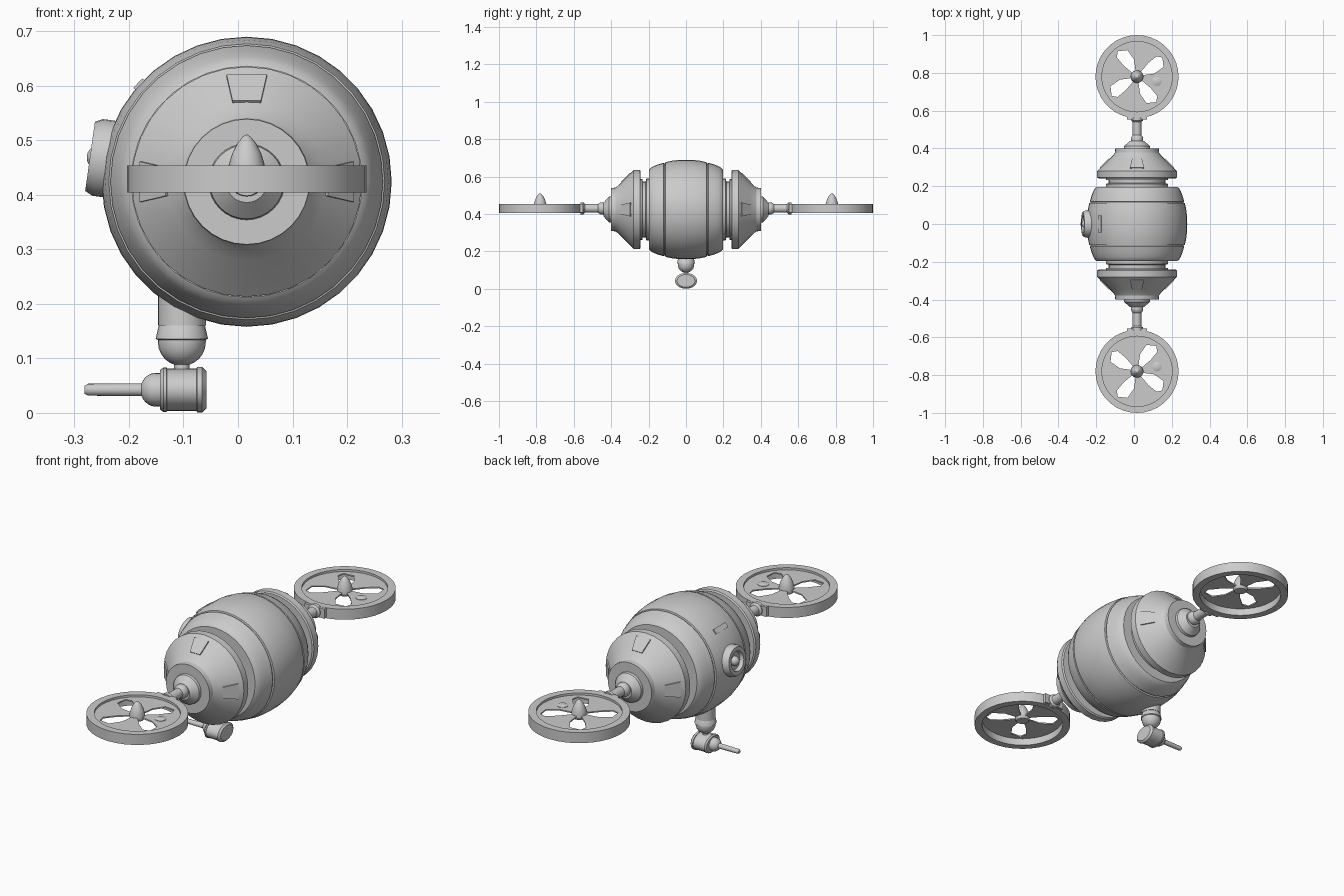
import bpy, bmesh, math
from mathutils import Vector

if "Cube" in bpy.data.objects:
    bpy.data.objects.remove(bpy.data.objects["Cube"])

CX, CZ = 0.016, 0.424      # main axis of the hull, running along y


def finish(name, bm, smooth=True):
    bmesh.ops.remove_doubles(bm, verts=bm.verts, dist=1e-5)
    bmesh.ops.recalc_face_normals(bm, faces=bm.faces)
    me = bpy.data.meshes.new(name)
    bm.to_mesh(me)
    bm.free()
    ob = bpy.data.objects.new(name, me)
    bpy.context.collection.objects.link(ob)
    if smooth:
        bpy.ops.object.select_all(action='DESELECT')
        bpy.context.view_layer.objects.active = ob
        ob.select_set(True)
        bpy.ops.object.shade_smooth_by_angle(angle=math.radians(28))
    return ob


def lathe(name, prof, loc, axis, seg=32, loop=False, stretch=1.0):
    """Spin (distance along axis, radius) points around an axis."""
    bm = bmesh.new()
    q = Vector(axis).to_track_quat('Z', 'Y')
    rings = []
    for t, r in prof:
        ring = []
        for i in range(seg):
            a = 2 * math.pi * i / seg
            p = q @ Vector((r * math.cos(a), r * math.sin(a), t))
            p.y *= stretch
            ring.append(bm.verts.new(p + Vector(loc)))
        rings.append(ring)
    pairs = list(zip(rings, rings[1:]))
    if loop:
        pairs.append((rings[-1], rings[0]))
    for a, b in pairs:
        for i in range(seg):
            j = (i + 1) % seg
            bm.faces.new((a[i], a[j], b[j], b[i]))
    return finish(name, bm)


def prism(name, low, high):
    """Solid between two matching outlines."""
    bm = bmesh.new()
    a = [bm.verts.new(p) for p in low]
    b = [bm.verts.new(p) for p in high]
    bm.faces.new(a)
    bm.faces.new(b)
    n = len(a)
    for i in range(n):
        bm.faces.new((a[i], a[(i + 1) % n], b[(i + 1) % n], b[i]))
    return finish(name, bm, False)


def box(name, c, h):
    s = [(-1, -1), (1, -1), (1, 1), (-1, 1)]
    return prism(name, *[[(c[0] + u * h[0], c[1] + v * h[1], c[2] + w * h[2])
                          for u, v in s] for w in (-1, 1)])


def dome(r, t0=0.0, n=6, a0=0.0, h=None):
    """Profile points of a rounded end, from the rim to the pole."""
    h = h or r
    return [(t0 + h * math.sin(a), max(0, r * math.cos(a)))
            for a in [a0 + (math.pi / 2 - a0) * i / n for i in range(n + 1)]]


# Barrel hull with raised centre band
half = [(0, .266), (.04, .265), (.08, .260), (.11, .253), (.112, .246), (.117, .246),
        (.119, .250), (.15, .241), (.175, .231), (.19, .222), (.197, .212), (.197, 0)]
hull = [(-t, r) for t, r in reversed(half)] + half[1:]
lathe("hull", hull, (CX, 0, CZ), (0, 1, 0), 36)

for s, side in ((-1, "front"), (1, "back")):
    ax = (0, s, 0)
    # Stepped neck between hull and end cap
    lathe(side + "_neck", [(.18, 0), (.18, .165), (.212, .165), (.216, .15),
                           (.232, .15), (.234, .163), (.25, .163), (.25, 0)], (CX, 0, CZ), ax)
    # Conical end cap with flange and tapered socket
    lathe(side + "_end_cap", [(.242, 0), (.242, .205), (.247, .211), (.28, .211), (.286, .205),
                              (.345, .145), (.365, .126), (.378, .117), (.40, .115), (.40, .07),
                              (.412, .068), (.44, .038), (.44, 0)], (CX, 0, CZ), ax)
    # Three trapezoid hatches on the cone
    for k, label in enumerate(("right", "top", "left")):
        a = k * math.pi / 2
        rad, tan = Vector((math.cos(a), 0, math.sin(a))), Vector((-math.sin(a), 0, math.cos(a)))
        out = (rad + Vector(ax)).normalized()
        pts = [Vector((CX, 0, CZ)) + rad * r + Vector(ax) * (.49 - r) + tan * w
               for r, w in ((.146, -.026), (.146, .026), (.194, .037), (.194, -.037))]
        prism(f"{side}_{label}_hatch", [p - out * .02 for p in pts], [p + out * .004 for p in pts])

    # Ball joint, rod and rim bracket of the rotor arm
    az = .43
    ball = [(-t, r) for t, r in reversed(dome(.033))] + dome(.033)[1:]
    lathe(side + "_arm_joint", ball, (CX, s * .447, az), ax, 20)
    lathe(side + "_arm_rod", [(.43, 0), (.43, .023), (.54, .023), (.548, .032),
                              (.565, .032), (.565, 0)], (CX, 0, az), ax, 20)
    box(side + "_arm_bracket", (CX, s * .563, az), (.052, .011, .023))

    # Rotor rim
    ry = s * .78
    lathe(side + "_rotor_rim", [(.404, .22), (.454, .22), (.454, .186), (.404, .186)],
          (CX, ry, 0), (0, 0, 1), 36, loop=True)
    # Rotor plate with four blade-shaped openings
    cu = bpy.data.curves.new(side + "_rotor_plate", 'CURVE')
    cu.dimensions, cu.fill_mode, cu.extrude = '2D', 'BOTH', .003
    circle = [(.19 * math.cos(i * math.pi / 18), .19 * math.sin(i * math.pi / 18)) for i in range(36)]
    outlines = [circle]
    for k in range(4):
        a = math.radians(33 + 90 * k)
        c, d = math.cos(a), math.sin(a)
        petal = [(.03, -.010), (.085, -.036), (.145, -.034), (.168, .012),
                 (.145, .034), (.09, .028), (.03, .010)]
        outlines.append([(u * c - v * d, u * d + v * c) for u, v in petal])
    for o in outlines:
        sp = cu.splines.new('POLY')
        sp.points.add(len(o) - 1)
        for p, (x, y) in zip(sp.points, o):
            p.co = (x, y * s, 0, 1)
        sp.use_cyclic_u = True
    plate = bpy.data.objects.new(side + "_rotor_plate", cu)
    plate.location = (CX, ry, .441)
    bpy.context.collection.objects.link(plate)
    bpy.ops.object.select_all(action='DESELECT')
    bpy.context.view_layer.objects.active = plate
    plate.select_set(True)
    bpy.ops.object.convert(target='MESH')
    # Pointed spinner and small button
    lathe(side + "_spinner", [(.425, 0), (.425, .028), (.437, .034), (.455, .033), (.475, .027),
                              (.495, .017), (.507, .007), (.511, 0)], (CX, ry, 0), (0, 0, 1), 20)
    lathe(side + "_rotor_button", [(.438, 0), (.438, .025), (.446, .025), (.450, .016), (.451, 0)],
          (CX + .105, ry - s * .025, 0), (0, 0, 1), 20)

# Eye housing and lens on the -x side, tilted slightly upward
eye_axis = Vector((-1, 0, .14)).normalized()
eye = Vector((-.21, 0, .462))
lathe("eye_housing", [(-.03, 0), (-.03, .071), (.048, .071), (.062, .064), (.062, .046),
                      (.045, .040), (.045, 0)], eye, eye_axis, 28)
lathe("eye_lens", [(.03, 0), (.03, .022)] + dome(.022, .046), eye, eye_axis, 20)

# Raised bar above the eye
n = Vector((-.74, 0, .67))
t = Vector((.67, 0, .74))
base = Vector((CX, 0, CZ)) + n * .264
corners = [base + t * u + Vector((0, v, 0)) for u, v in
           ((-.012, -.044), (.012, -.044), (.012, .044), (-.012, .044))]
prism("eye_bar", [p - n * .02 for p in corners], [p + n * .006 for p in corners])

# Hanging arm: stem, rounded cup and pin
AX = -.103
lathe("turret_stem", [(.16, 0), (.16, .044), (.26, .044), (.26, 0)], (AX, 0, 0), (0, 0, 1), 24)
lathe("turret_cup", [(-.168, 0), (-.168, .037), (-.158, .043), (-.136, .048), (-.134, .044)]
      + dome(.044, .0 - .13, 6)[0:], (AX, 0, 0), (0, 0, -1), 24)
lathe("turret_pin", [(.06, 0), (.06, .014), (.10, .014), (.10, 0)], (AX, 0, 0), (0, 0, 1), 16)

# Oval turret, nose and barrel pointing to -x
lathe("turret_body", [(-.143, 0), (-.143, .036), (-.137, .041), (-.131, .041), (-.130, .039),
                      (-.076, .039), (-.075, .042), (-.066, .042), (-.058, .034), (-.058, 0)],
      (0, 0, .0425), (1, 0, 0), 28, stretch=1.4)
lathe("turret_nose", [(.13, 0), (.13, .031), (.15, .031)] + dome(.031, .151, h=.028),
      (0, 0, .0425), (-1, 0, 0), 20)
lathe("turret_barrel", [(.16, 0), (.16, .012), (.265, .011), (.275, .011), (.282, .007), (.282, 0)],
      (0, 0, .0425), (-1, 0, 0), 16)
